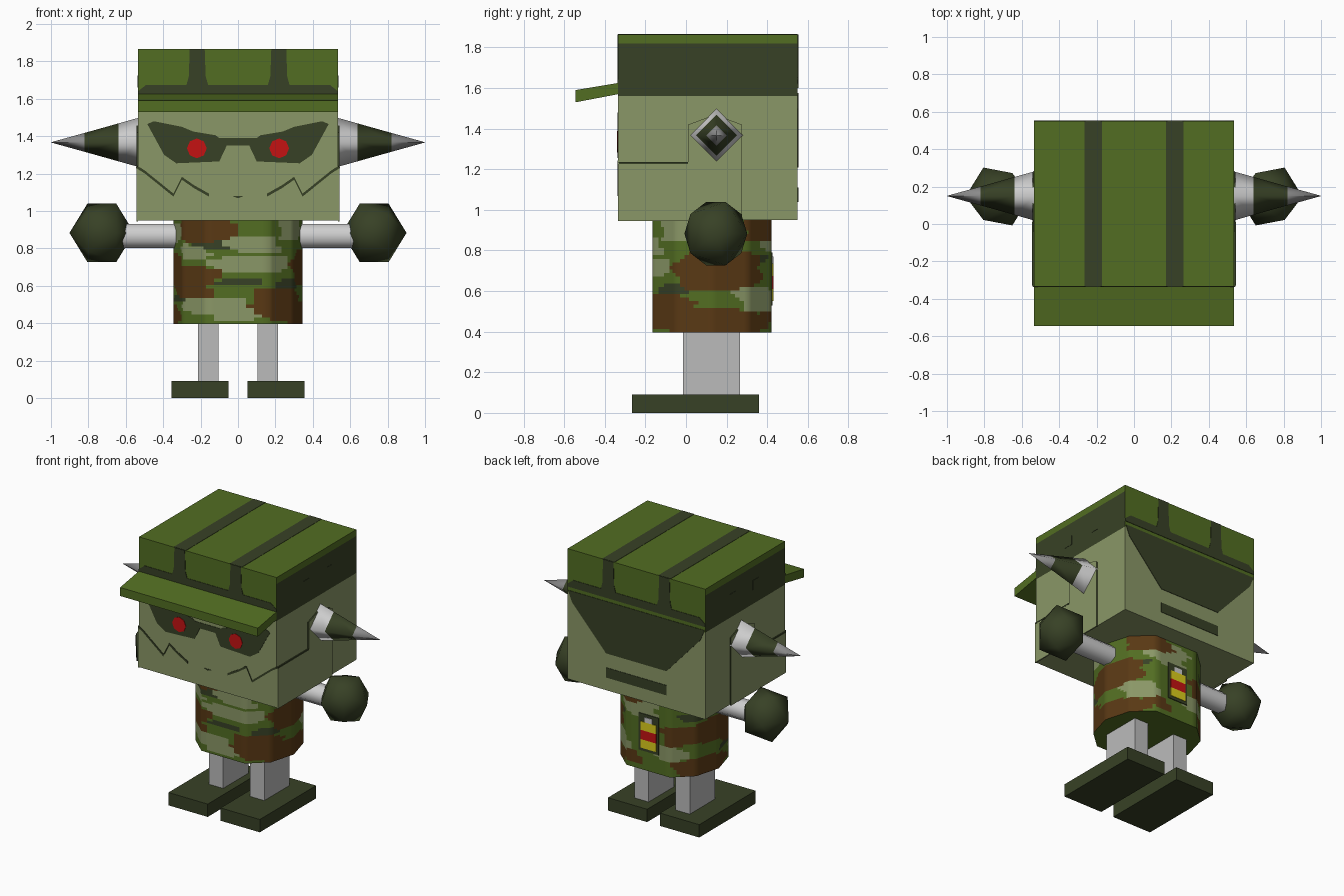
import bpy, bmesh, math
from mathutils import Matrix, Vector

if "Cube" in bpy.data.objects:
    bpy.data.objects.remove(bpy.data.objects["Cube"])


def material(name, rgb):
    m = bpy.data.materials.new(name)
    m.diffuse_color = (*rgb, 1)
    m.use_nodes = True
    m.node_tree.nodes["Principled BSDF"].inputs["Base Color"].default_value = m.diffuse_color
    return m


GREEN = material("hat green", (.085, .155, .016))
DARK = material("dark green", (.039, .053, .019))
OLIVE = material("light olive", (.255, .31, .135))
BROWN = material("camo brown", (.10, .04, .007))
SILVER = material("silver", (.62, .62, .62))
GREY = material("leg grey", (.5, .5, .5))
TIP = material("spike tip grey", (.27, .27, .27))
RED = material("red", (.56, .006, .006))
YELLOW = material("yellow", (.72, .62, .012))


def finish(name, bm, mats, angle=None):
    bmesh.ops.recalc_face_normals(bm, faces=bm.faces)
    me = bpy.data.meshes.new(name)
    bm.to_mesh(me)
    bm.free()
    ob = bpy.data.objects.new(name, me)
    bpy.context.collection.objects.link(ob)
    for m in mats:
        me.materials.append(m)
    if angle:
        bpy.ops.object.select_all(action='DESELECT')
        ob.select_set(True)
        bpy.context.view_layer.objects.active = ob
        bpy.ops.object.shade_smooth_by_angle(angle=math.radians(angle))
    return ob


def prism(name, pts, axis, d0, d1, mats, rule=None):
    """Extrude a 2D outline along an axis from d0 to d1."""
    place = {'X': lambda a, b, d: (d, a, b), 'Y': lambda a, b, d: (a, d, b),
             'Z': lambda a, b, d: (a, b, d)}[axis]
    bm = bmesh.new()
    lo, hi = [[bm.verts.new(place(a, b, d)) for a, b in pts] for d in (d0, d1)]
    bm.faces.new(lo)
    bm.faces.new(hi)
    n = len(pts)
    for i in range(n):
        j = (i + 1) % n
        bm.faces.new((lo[i], lo[j], hi[j], hi[i]))
    bmesh.ops.recalc_face_normals(bm, faces=bm.faces)
    if rule:
        for f in bm.faces:
            f.material_index = rule(f)
    return finish(name, bm, mats)


def rect(a0, a1, b0, b1):
    return [(a0, b0), (a1, b0), (a1, b1), (a0, b1)]


def mirrored(half):
    """Close a right-half outline with its left reflection."""
    return half + [(-x, z) for x, z in reversed(half)]


HW, FRONT, BACK = .535, -.335, .55

# Head, cap crown and brim
prism("head", rect(-HW, HW, FRONT, BACK), 'Z', .95, 1.56, [OLIVE])
prism("cap_crown", rect(-HW, HW, FRONT, BACK), 'Z', 1.56, 1.82, [GREEN, DARK],
      lambda f: int(abs(f.normal.x) > .5))
prism("cap_top", rect(-HW, HW, FRONT, BACK), 'Z', 1.82, 1.865, [GREEN])
prism("brim", [(FRONT, 1.57), (FRONT, 1.625), (-.545, 1.59), (-.545, 1.53)],
      'X', -HW, HW, [GREEN])

# Cap bands and stripes, front and back
for side, y, s, z in (("front", FRONT, -1, 1.62), ("back", BACK, 1, 1.60)):
    band = [(HW, z), (HW, z + .02), (.49, z + .055), (.275, z + .055),
            (.263, z + .10), (.258, 1.865), (.178, 1.865), (.173, z + .10),
            (.16, z + .055)]
    prism(f"cap_band_{side}", mirrored(band), 'Y', y, y + s * .003, [DARK])
for s in (-1, 1):
    prism("cap_stripe", rect(s * .218 - .047, s * .218 + .047, FRONT, BACK),
          'Z', 1.865, 1.867, [DARK])

# Face mask, eyes and mouth line
mask = [(.06, 1.35), (.10, 1.265), (.33, 1.255), (.395, 1.30), (.485, 1.465),
        (.45, 1.48), (.30, 1.45), (.24, 1.425), (.12, 1.405), (.10, 1.39)]
prism("face_mask", mirrored(mask), 'Y', FRONT, FRONT - .003, [DARK])
mouth = [(.54, 1.235), (.5, 1.21), (.345, 1.085), (.30, 1.175), (.235, 1.13), (.155, 1.085)]
for s in (-1, 1):
    eye = [(s * .22 + .053 * math.cos(math.radians(a)), 1.335 + .053 * math.sin(math.radians(a)))
           for a in range(0, 360, 45)]
    prism("eye", eye, 'Y', FRONT, FRONT - .006, [RED])
    line = [(s * x, z + .008) for x, z in mouth] + [(s * x, z - .008) for x, z in reversed(mouth)]
    prism("mouth_line", line, 'Y', FRONT, FRONT - .003, [DARK])
prism("chin_mark", [(-.03, 1.08), (0, 1.068), (.03, 1.08)], 'Y', FRONT, FRONT - .003, [DARK])

# Back of head panel and slot
prism("back_panel", mirrored([(.235, 1.21), (.50, 1.50), (.53, 1.575)]),
      'Y', BACK, BACK + .003, [DARK])
prism("back_slot", rect(-.235, .235, 1.04, 1.11), 'Y', BACK, BACK + .003, [DARK])

# Jaw side plates and rivets
jaw = [(FRONT, .945), (.275, .945), (.275, 1.42), (.145, 1.47), (.01, 1.42), (.01, 1.235),
       (FRONT, 1.235)]
for s in (-1, 1):
    prism("jaw_plate", jaw, 'X', s * HW, s * .544, [OLIVE, DARK],
          lambda f: int(f.normal.z > .5 or abs(f.normal.y) > .5 and f.calc_center_median().y > -.2))
    prism("jaw_seam", rect(-.33, .01, 1.226, 1.236), 'X', s * .544, s * .545, [DARK])
    for y in (-.01, .25):
        prism("cap_rivet", rect(y - .033, y + .033, 1.66, 1.725), 'X', s * HW, s * .537, [DARK])


def spike(s):
    """Four-sided banded cone pointing sideways."""
    bm = bmesh.new()
    rings = []
    for x in (.53, .64, .82, 1.0):
        r = max(.132 * (1 - x) / .47, .0005)
        rings.append([bm.verts.new((s * x, .15 + r * math.cos(a), 1.367 + r * math.sin(a)))
                      for a in (0, math.pi / 2, math.pi, math.pi * 1.5)])
    for k in range(3):
        for i in range(4):
            j = (i + 1) % 4
            bm.faces.new((rings[k][i], rings[k][j], rings[k + 1][j],
                          rings[k + 1][i])).material_index = k
    bm.faces.new(rings[0])
    bm.faces.new(rings[-1])
    finish("ear_spike", bm, [SILVER, DARK, TIP], 95)


def limbs(s):
    """Arm, fist, leg and foot on one side."""
    bm = bmesh.new()
    bmesh.ops.create_cone(bm, cap_ends=True, segments=8, radius1=.07, radius2=.07, depth=.32,
                          matrix=Matrix.Translation((s * .46, .14, .866))
                          @ Matrix.Rotation(math.pi / 2, 4, 'Y')
                          @ Matrix.Rotation(math.pi / 8, 4, 'Z'))
    finish("arm", bm, [SILVER], 60)
    bm = bmesh.new()
    bmesh.ops.create_icosphere(bm, subdivisions=1, radius=.173,
                               matrix=Matrix.Rotation(math.pi / 2, 4, 'Y')
                               @ Matrix.Rotation(math.pi / 2, 4, 'Z'))
    for v in bm.verts:
        v.co = Vector((s * (v.co.x + .728), v.co.y + .147, v.co.z * 1.06 + .883))
    finish("fist", bm, [DARK], 80)
    xs = sorted((s * .105, s * .215))
    prism("leg", rect(*xs, -.015, .265), 'Z', .085, .42, [GREY])
    xs = sorted((s * .05, s * .355))
    prism("foot", rect(*xs, -.265, .36), 'Z', 0, .09, [DARK])


for s in (-1, 1):
    spike(s)
    limbs(s)

# Camouflage patches: angle from front, height, half angle, half height, material
PATCHES = [(-32, .90, 32, .065, 1), (-50, .62, 30, .09, 1), (45, .50, 30, .09, 1),
           (95, .70, 40, .095, 1), (90, .45, 50, .06, 1), (-95, .69, 35, .08, 1),
           (-110, .45, 40, .06, 1), (145, .90, 28, .06, 1), (-140, .68, 22, .07, 1),
           (18, .82, 28, .05, 2), (12, .72, 40, .045, 2), (-8, .47, 24, .065, 2),
           (-38, .50, 20, .05, 2), (-48, .78, 18, .04, 2), (62, .90, 20, .06, 2),
           (135, .56, 22, .06, 2), (170, .85, 28, .09, 2), (-150, .55, 20, .05, 2),
           (-80, .88, 20, .05, 2), (155, .47, 16, .04, 1),
           (5, .62, 22, .025, 3), (60, .61, 18, .03, 3), (-20, .82, 20, .02, 3),
           (125, .76, 16, .025, 3), (-70, .53, 20, .02, 3), (-120, .8, 18, .03, 3)]


def camo(x, y, z):
    a = math.degrees(math.atan2(x, -y))
    wob = 5 * math.sin(z * 55) + 3 * math.sin(z * 23 + 1)
    for pa, pz, wa, hz, m in PATCHES:
        d = (a + wob - pa + 180) % 360 - 180
        if abs(d / wa) ** 3 + abs((z - pz) / hz) ** 3 < 1:
            return m
    return 0


# Ten-sided torso with camouflage faces
quarter = [(.17, -.2925), (.295, -.18), (.345, 0), (.295, .18), (.17, .2925)]
outline = quarter + [(-x, y) for x, y in reversed(quarter)]
SEG, ROWS = 8, 32
loop = []
for i, p in enumerate(outline):
    q = outline[(i + 1) % len(outline)]
    loop += [Vector(p).lerp(Vector(q), k / SEG) for k in range(SEG)]
bm = bmesh.new()
rows = [[bm.verts.new((p.x, p.y + .128, .395 + .555 * r / ROWS)) for p in loop]
        for r in range(ROWS + 1)]
n = len(loop)
for r in range(ROWS):
    for i in range(n):
        j = (i + 1) % n
        f = bm.faces.new((rows[r][i], rows[r][j], rows[r + 1][j], rows[r + 1][i]))
        c = f.calc_center_median()
        f.material_index = camo(c.x, c.y - .128, c.z)
bm.faces.new(rows[0])
bm.faces.new(rows[-1])
finish("torso", bm, [GREEN, BROWN, OLIVE, DARK], 60)

# Back badge with coloured stripes
prism("badge", rect(-.085, .07, .53, .79), 'Y', .418, .426, [DARK])
for name, a, z0, z1, m in (("low", .06, .55, .61, YELLOW), ("middle", .06, .61, .675, RED),
                           ("high", .06, .675, .735, YELLOW), ("cap", .03, .735, .77, SILVER)):
    prism(f"badge_{name}", rect(-.0075 - a, -.0075 + a, z0, z1), 'Y', .426, .43, [m])
